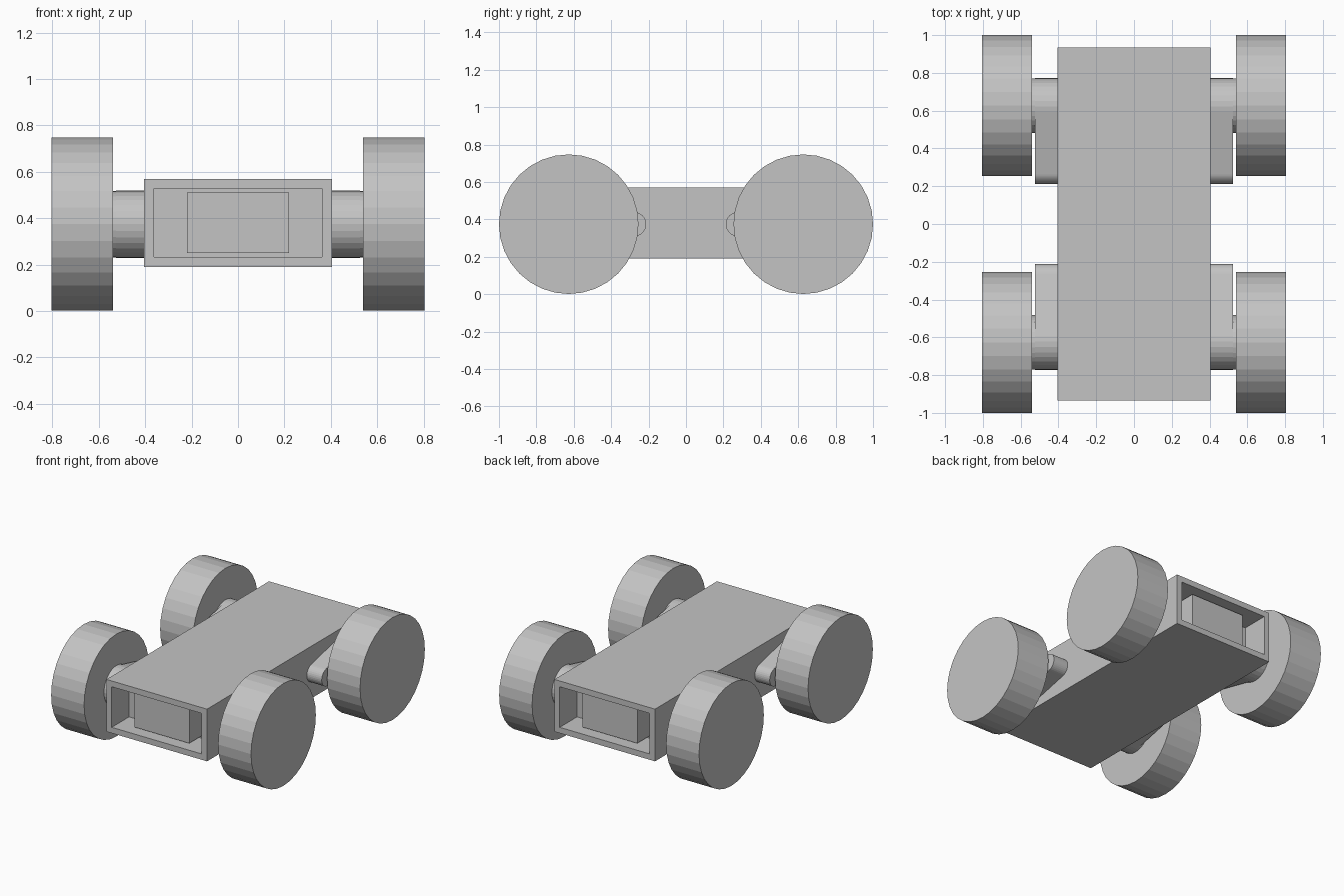
import bpy
import bmesh
from math import pi, cos, sin, asin
from mathutils import Vector

cube = bpy.data.objects.get("Cube")
if cube:
    bpy.data.objects.remove(cube, do_unlink=True)

grey = bpy.data.materials.new("plain_grey")
grey.use_nodes = True
colour = (0.55, 0.55, 0.55, 1)
grey.diffuse_color = colour
grey.node_tree.nodes["Principled BSDF"].inputs["Base Color"].default_value = colour

AXLE_Y, AXLE_Z = 0.627, 0.374
WHEEL_R, HUB_R, TIP_R, TIP_Y = 0.373, 0.145, 0.065, 0.278
BODY_SIZE, BODY_Z = Vector((0.81, 1.87, 0.38)), 0.38
WALL, RECESS = 0.06, 0.2


def finish(name, bm):
    """Turn a bmesh into a flat shaded object."""
    bmesh.ops.recalc_face_normals(bm, faces=bm.faces)
    mesh = bpy.data.meshes.new(name)
    bm.to_mesh(mesh)
    bm.free()
    mesh.materials.append(grey)
    obj = bpy.data.objects.new(name, mesh)
    bpy.context.collection.objects.link(obj)
    return obj


def box(size, z):
    bm = bmesh.new()
    bmesh.ops.create_cube(bm, size=1)
    for v in bm.verts:
        v.co = Vector(a * b for a, b in zip(v.co, size)) + Vector((0, 0, z))
    return bm


def prism(name, profile, x0, x1):
    """Extrude a (y, z) outline along x."""
    bm = bmesh.new()
    face = bm.faces.new([bm.verts.new((x0, y, z)) for y, z in profile])
    new = bmesh.ops.extrude_face_region(bm, geom=[face], use_keep_orig=True)["geom"]
    moved = [g for g in new if isinstance(g, bmesh.types.BMVert)]
    bmesh.ops.translate(bm, verts=moved, vec=(x1 - x0, 0, 0))
    return finish(name, bm)


def arc(y, r, start, end, steps):
    return [(y + r * cos(start + (end - start) * i / steps),
             AXLE_Z + r * sin(start + (end - start) * i / steps))
            for i in range(steps + 1)]


# Hollow-ended body
bm = box(BODY_SIZE, BODY_Z)
ends = [f for f in bm.faces if abs(f.normal.y) > 0.9]
bmesh.ops.inset_individual(bm, faces=ends, thickness=WALL)
for f in bmesh.ops.extrude_discrete_faces(bm, faces=ends)["faces"]:
    inward = -1 if f.calc_center_median().y > 0 else 1
    bmesh.ops.translate(bm, verts=f.verts, vec=(0, inward * RECESS, 0))
finish("body_shell", bm)

# Block seen inside both openings
finish("inner_block", box((0.44, BODY_SIZE.y - 2 * WALL, 0.262), BODY_Z))

# Wheels, hubs and tapered suspension arms at each corner
tilt = asin((HUB_R - TIP_R) / (AXLE_Y - TIP_Y))
arm = (arc(AXLE_Y, HUB_R, -pi / 2 - tilt, pi / 2 + tilt, 18)
       + arc(TIP_Y, TIP_R, pi / 2 + tilt, 3 * pi / 2 - tilt, 14))
for end, fy in (("front", -1), ("back", 1)):
    for side, sx in (("left", 1), ("right", -1)):
        def part(name, outline, x0, x1):
            prism(f"{end}_{side}_{name}", [(fy * y, z) for y, z in outline],
                  sx * x0, sx * x1)
        part("wheel", arc(AXLE_Y, WHEEL_R, 0, 2 * pi, 32)[:-1], 0.54, 0.805)
        part("hub", arc(AXLE_Y, HUB_R - 0.001, 0, 2 * pi, 32)[:-1], 0.4, 0.545)
        part("arm", arm, 0.4, 0.525)
